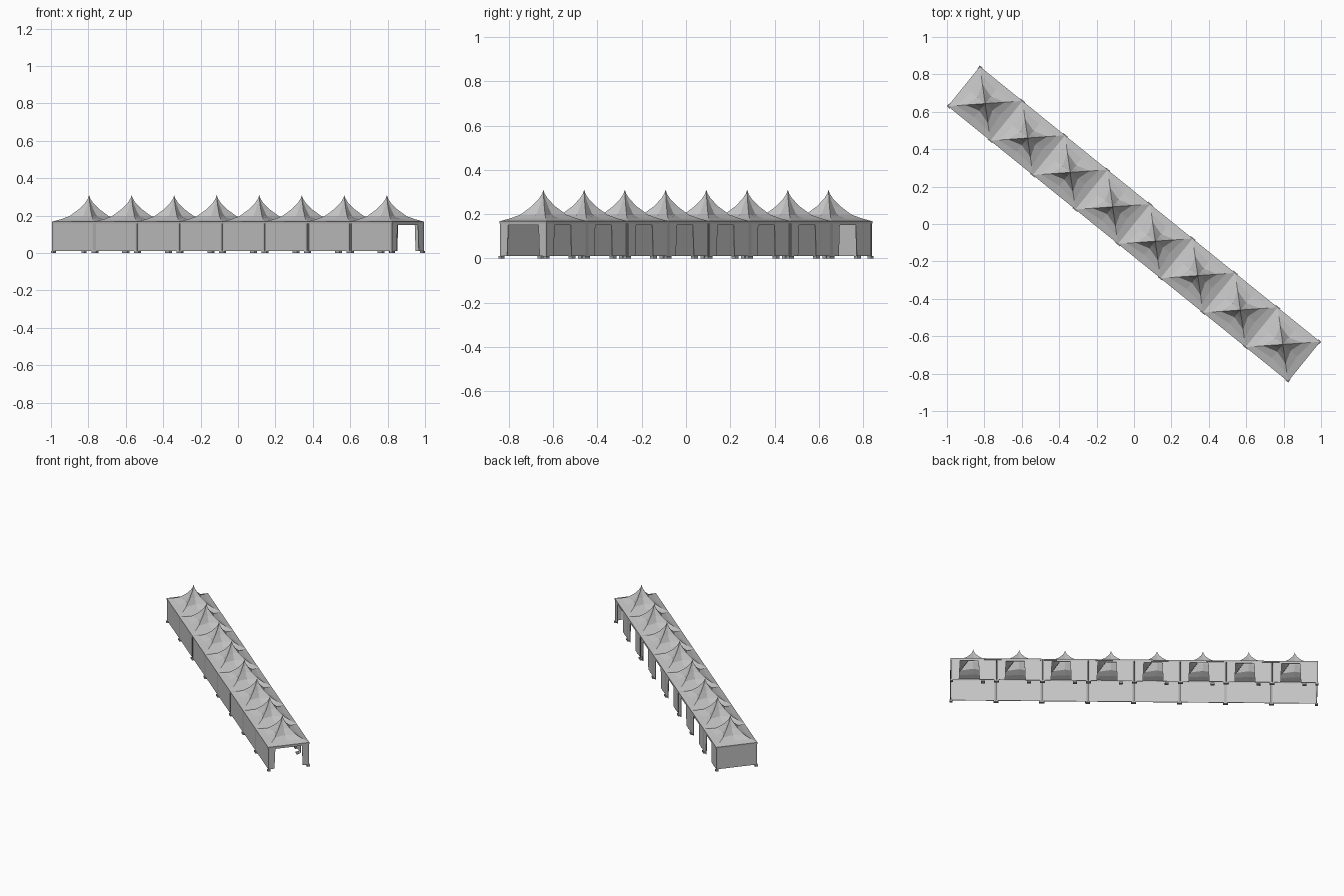
import bpy, bmesh, math
from mathutils import Matrix, Vector

cube = bpy.data.objects.get("Cube")
if cube:
    bpy.data.objects.remove(cube, do_unlink=True)

BAYS, PITCH, WIDTH = 8, 0.2925, 0.273
HX, HY = PITCH / 2, WIDTH / 2
EAVE = 0.168
TURN = Matrix.Rotation(math.radians(-38.97), 4, 'Z')   # the row stands diagonally


def material(name, value):
    mat = bpy.data.materials.new(name)
    mat.use_nodes = True
    colour = (value, value, value, 1)
    mat.diffuse_color = colour
    mat.node_tree.nodes["Principled BSDF"].inputs["Base Color"].default_value = colour
    return mat


FABRIC = material("light grey fabric", 0.55)
METAL = material("grey metal", 0.45)


def finish(name, bm, mat):
    bmesh.ops.recalc_face_normals(bm, faces=bm.faces)
    bm.transform(TURN)
    mesh = bpy.data.meshes.new(name)
    bm.to_mesh(mesh)
    bm.free()
    mesh.materials.append(mat)
    obj = bpy.data.objects.new(name, mesh)
    bpy.context.collection.objects.link(obj)
    return obj


def add_box(bm, centre, size):
    m = Matrix.Translation(centre) @ Matrix.Diagonal((*size, 1))
    bmesh.ops.create_cube(bm, size=1, matrix=m)


def add_panel(bm, outline, origin, angle, thick=0.004):
    """Extrude an upright outline of (along, height) points."""
    m = Matrix.Translation(origin) @ Matrix.Rotation(angle, 4, 'Z')
    face = bm.faces.new([bm.verts.new(m @ Vector((s, -thick / 2, z))) for s, z in outline])
    out = bmesh.ops.extrude_face_region(bm, geom=[face])
    shift = m.to_3x3() @ Vector((0, thick, 0))
    bmesh.ops.translate(bm, vec=shift,
                        verts=[v for v in out['geom'] if isinstance(v, bmesh.types.BMVert)])


LOW, TOP, HEAD = 0.012, 0.166, 0.15


def solid(half):
    return [(-half, LOW), (half, LOW), (half, TOP), (-half, TOP)]


def doorway(half, a, b, slant=0.006):
    return [(-half, LOW), (a, LOW), (a + slant, HEAD), (b - slant, HEAD),
            (b, LOW), (half, LOW), (half, TOP), (-half, TOP)]


# Peaked roof: rings of (hip fraction, mid-side fraction, height), sagging between hips
RINGS = [(0.03, 0.025, 0.292), (0.1, 0.08, 0.270), (0.27, 0.2, 0.235),
         (0.53, 0.36, 0.197), (0.77, 0.68, 0.18), (1, 1, EAVE)]
DIRS = [(1, 0), (1, 1), (0, 1), (-1, 1), (-1, 0), (-1, -1), (0, -1), (1, -1)]


def add_roof(bm, cx):
    tip = bm.verts.new((cx, 0, 0.31))
    previous = None
    for hip, mid, z in RINGS:
        ring = []
        for dx, dy in DIRS:
            t = hip if dx and dy else mid
            ring.append(bm.verts.new((cx + dx * HX * t, dy * HY * t, z)))
        for i in range(len(DIRS)):
            j = (i + 1) % len(DIRS)
            if previous:
                bm.faces.new((previous[i], ring[i], ring[j], previous[j]))
            else:
                bm.faces.new((tip, ring[i], ring[j]))
        previous = ring


centres = [(i - (BAYS - 1) / 2) * PITCH for i in range(BAYS)]
INSET = 0.006
roof, eaves, front, back, posts, feet = (bmesh.new() for _ in range(6))

for cx in centres:
    add_roof(roof, cx)
    # Front side is closed, back side has an offset doorway
    add_panel(front, solid(HX - 0.006), (cx, -HY + 0.004, 0), 0)
    add_panel(back, doorway(HX - 0.006, -0.037, 0.092), (cx, HY - 0.004, 0), 0)
    # Eave beams around each bay
    for side in (-1, 1):
        add_box(eaves, (cx, side * (HY - 0.003), EAVE - 0.005), (PITCH, 0.006, 0.01))
        add_box(eaves, (cx + side * (HX - 0.003), 0, EAVE - 0.005), (0.006, WIDTH, 0.01))
        # Corner posts with base plates
        for end in (-1, 1):
            x, y = cx + end * (HX - INSET), side * (HY - INSET)
            add_box(posts, (x, y, 0.084), (0.009, 0.009, 0.164))
            add_box(feet, (x, y, 0.005), (0.02, 0.02, 0.01))
    # Small plate beside each doorway
    add_box(feet, (cx - 0.06, HY - 0.018, 0.005), (0.025, 0.02, 0.01))

finish("peaked_roofs", roof, FABRIC)
finish("eave_beams", eaves, METAL)
finish("front_wall_panels", front, FABRIC)
finish("back_doorway_panels", back, FABRIC)
finish("corner_posts", posts, METAL)
finish("base_plates", feet, METAL)

# End walls: one closed, one with a wide doorway
end_x = BAYS * HX - 0.004
closed, opened = bmesh.new(), bmesh.new()
add_panel(closed, solid(HY - 0.006), (-end_x, 0, 0), math.pi / 2)
add_panel(opened, doorway(HY - 0.006, -0.094, 0.094), (end_x, 0, 0), math.pi / 2)
finish("closed_end_wall", closed, FABRIC)
finish("open_end_wall", opened, FABRIC)
